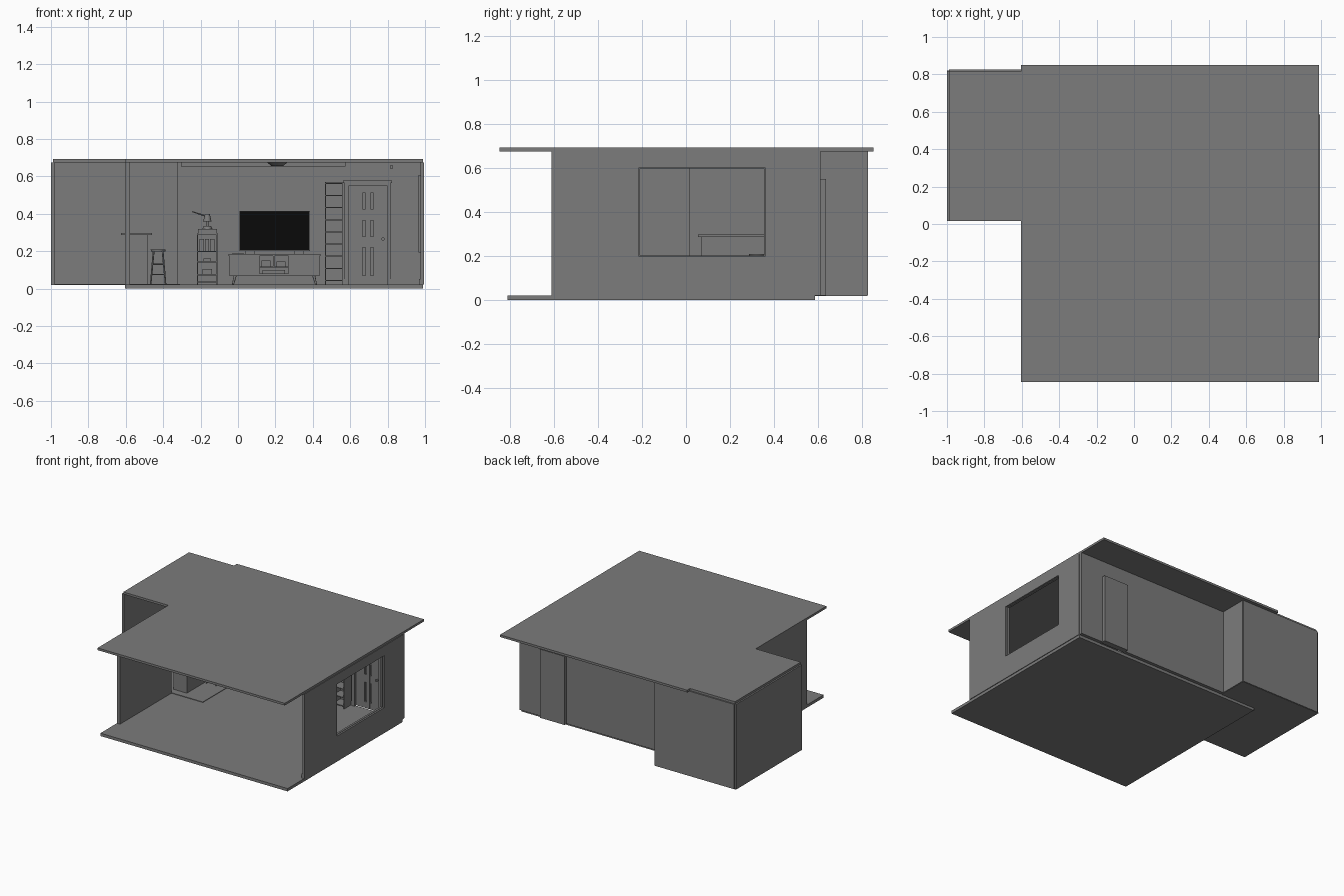
import bpy, bmesh, math
from mathutils import Vector


def material(name, value):
    m = bpy.data.materials.new(name)
    m.diffuse_color = (value, value, value, 1)
    return m


GREY = material("plain grey", 0.2)
BLACK = material("screen black", 0.003)


def finish(name, bm, mat):
    bmesh.ops.recalc_face_normals(bm, faces=bm.faces)
    me = bpy.data.meshes.new(name)
    bm.to_mesh(me)
    bm.free()
    me.materials.append(mat)
    ob = bpy.data.objects.new(name, me)
    bpy.context.collection.objects.link(ob)
    return ob


def boxes(name, items, mat=GREY):
    """One object from boxes given as x0, x1, y0, y1, z0, z1."""
    bm = bmesh.new()
    for x0, x1, y0, y1, z0, z1 in items:
        vs = bmesh.ops.create_cube(bm, size=1)["verts"]
        for v in vs:
            v.co = Vector(((x0 + x1) / 2 + v.co.x * (x1 - x0),
                           (y0 + y1) / 2 + v.co.y * (y1 - y0),
                           (z0 + z1) / 2 + v.co.z * (z1 - z0)))
    return finish(name, bm, mat)


def rods(name, items, sides=12):
    """One object from tapered rods given as start, end, radius, end radius."""
    bm = bmesh.new()
    for a, b, r0, r1 in items:
        a, b = Vector(a), Vector(b)
        d = b - a
        vs = bmesh.ops.create_cone(bm, cap_ends=True, segments=sides, radius1=r0,
                                   radius2=r1, depth=d.length)["verts"]
        rot = Vector((0, 0, 1)).rotation_difference(d).to_matrix()
        for v in vs:
            v.co = rot @ v.co + (a + b) / 2
    for f in bm.faces:
        f.smooth = len(f.verts) == 4
    for e in bm.edges:
        e.smooth = e.calc_face_angle(0) < 0.7
    return finish(name, bm, GREY)


F, T = 0.022, 0.675          # floor top, ceiling

# Floors
boxes("main_floor", [(-0.605, 0.99, -0.81, 0.585, 0, F)])
boxes("alcove_floor", [(-1, -0.31, 0.015, 0.82, F - 0.002, F + 0.004)])

# L-shaped roof slab
bm = bmesh.new()
outline = [(-0.605, -0.845), (0.99, -0.845), (0.99, 0.85), (-0.605, 0.85),
           (-0.605, 0.815), (-0.988, 0.815), (-0.988, 0.015), (-0.605, 0.015)]
face = bm.faces.new([bm.verts.new((x, y, T)) for x, y in outline])
up = bmesh.ops.extrude_face_region(bm, geom=[face])["geom"]
for v in up:
    if isinstance(v, bmesh.types.BMVert):
        v.co.z = 0.692
finish("roof", bm, GREY)

# Outer walls
boxes("right_wall", [(0.975, 0.995, -0.61, -0.215, F, T), (0.975, 0.995, 0.36, 0.585, F, T),
                     (0.975, 0.995, -0.215, 0.36, F, 0.2), (0.975, 0.995, -0.215, 0.36, 0.6, T)])
boxes("left_wall", [(-0.605, -0.578, -0.61, 0.015, F, T)])
boxes("back_wall", [(-0.325, 0.59, 0.585, 0.61, F, T), (0.80, 0.99, 0.585, 0.61, F, T),
                    (0.59, 0.80, 0.585, 0.61, 0.55, T)])
boxes("alcove_left_wall", [(-1, -0.98, 0.015, 0.815, F, T)])
boxes("alcove_back_wall", [(-0.988, -0.31, 0.80, 0.825, F, T)])
boxes("alcove_side_wall", [(-0.325, -0.305, 0.585, 0.82, F, T)])

# Window lining on the inner side of the opening
boxes("window_lining", [(0.966, 0.982, -0.222, -0.208, 0.193, 0.607),
                        (0.966, 0.982, 0.353, 0.367, 0.193, 0.607),
                        (0.966, 0.982, -0.208, 0.353, 0.193, 0.203),
                        (0.966, 0.982, -0.208, 0.353, 0.597, 0.607)])

# Skirting boards
boxes("skirting", [(-0.305, 0.57, 0.577, 0.586, F, 0.052), (0.815, 0.975, 0.577, 0.586, F, 0.052),
                   (0.967, 0.976, -0.61, 0.577, F, 0.052)])

# Ceiling trim and lamp
boxes("ceiling_trim", [(-0.305, 0.575, 0.565, 0.585, 0.653, T)])
rods("ceiling_lamp", [((0.21, 0.2, 0.655), (0.21, 0.2, T), 0.03, 0.055)], 24)

# Door with raised stiles and rails, frame, cornice and knob
boxes("door_leaf", [(0.59, 0.80, 0.602, 0.635, F, 0.55)])
stiles = [(x, x + w, 0.592, 0.603, F, 0.55) for x, w in
          ((0.59, 0.075), (0.682, 0.026), (0.725, 0.075))]
rails = [(0.59, 0.80, 0.5925, 0.603, z0, z1) for z0, z1 in
         ((F, 0.07), (0.22, 0.28), (0.365, 0.425), (0.51, 0.55))]
boxes("door_stiles", stiles)
boxes("door_rails", rails)
boxes("door_frame", [(0.57, 0.592, 0.57, 0.59, F, 0.565), (0.798, 0.815, 0.57, 0.59, F, 0.565),
                     (0.592, 0.798, 0.57, 0.59, 0.548, 0.565),
                     (0.562, 0.823, 0.562, 0.59, 0.565, 0.578)])
rods("door_knob", [((0.775, 0.595, 0.265), (0.775, 0.572, 0.265), 0.006, 0.009)])

# Tall open shelf beside the door
x0, x1 = 0.465, 0.56
boxes("tall_shelf", [(x0, x0 + 0.005, 0.49, 0.58, F, 0.57), (x1 - 0.005, x1, 0.49, 0.58, F, 0.57),
                     (x0, x1, 0.575, 0.58, F, 0.57)]
      + [(x0, x1, 0.49, 0.58, 0.04 + i * 0.065, 0.046 + i * 0.065) for i in range(9)])

# Low media cabinet with open centre bays
boxes("media_cabinet", [(-0.045, 0.115, 0.45, 0.57, 0.068, 0.175),
                        (0.27, 0.435, 0.45, 0.57, 0.068, 0.175),
                        (0.115, 0.27, 0.56, 0.57, 0.068, 0.175),
                        (0.115, 0.27, 0.45, 0.57, 0.068, 0.082),
                        (0.115, 0.27, 0.45, 0.57, 0.112, 0.117),
                        (0.188, 0.194, 0.45, 0.57, 0.117, 0.175),
                        (-0.05, 0.44, 0.445, 0.575, 0.175, 0.185)])
rods("cabinet_legs", [((x, y, 0.07), (x + s * 0.012, y, F), 0.008, 0.005)
                      for x, s in ((-0.015, -1), (0.405, 1)) for y in (0.47, 0.55)])
boxes("cabinet_contents", [(0.13, 0.25, 0.48, 0.55, 0.082, 0.1), (0.125, 0.175, 0.48, 0.55, 0.117, 0.15),
                           (0.205, 0.255, 0.48, 0.55, 0.117, 0.145), (-0.03, 0.03, 0.48, 0.53, 0.185, 0.191)])

# Television
boxes("television_body", [(0.008, 0.384, 0.506, 0.525, 0.202, 0.416)])
boxes("television_screen", [(0.012, 0.380, 0.500, 0.507, 0.206, 0.412)], BLACK)
boxes("television_feet", [(x, x + 0.05, 0.48, 0.54, 0.185, 0.203) for x in (0.04, 0.30)])

# Narrow display tower with shelves and ornament
boxes("display_tower", [(-0.22, -0.213, 0.49, 0.575, F, 0.295), (-0.115, -0.108, 0.49, 0.575, F, 0.295),
                        (-0.22, -0.108, 0.568, 0.575, F, 0.295),
                        (-0.215, -0.113, 0.49, 0.575, 0.295, 0.318)]
      + [(-0.214, -0.114, 0.49, 0.57, z, z + 0.007) for z in (0.032, 0.07, 0.14, 0.195, 0.288)])
boxes("tower_contents", [(-0.205 + i * 0.028, -0.182 + i * 0.028, 0.51, 0.56, 0.202, 0.265) for i in range(3)]
      + [(-0.19, -0.14, 0.51, 0.56, 0.077, 0.105), (-0.185, -0.145, 0.51, 0.56, 0.147, 0.16)])
rods("tower_ornament", [((-0.164, 0.53, 0.318), (-0.164, 0.53, 0.334), 0.028, 0.02),
                        ((-0.164, 0.53, 0.334), (-0.164, 0.53, 0.37), 0.007, 0.007),
                        ((-0.164, 0.53, 0.36), (-0.164, 0.53, 0.40), 0.022, 0.013),
                        ((-0.164, 0.53, 0.385), (-0.245, 0.53, 0.412), 0.004, 0.003)])

# Kitchen counter
boxes("counter", [(-0.60, -0.485, 0.07, 0.80, F, 0.287), (-0.625, -0.46, 0.055, 0.80, 0.287, 0.297)])

# Bar stool
cx, cy = -0.427, 0.325
rods("stool_seat", [((cx, cy, 0.199), (cx, cy, 0.21), 0.038, 0.04)], 24)
corners = [(1, 1), (-1, 1), (-1, -1), (1, -1)]
at = lambda s, r, z: (cx + s[0] * r, cy + s[1] * r, z)
rods("stool_legs", [(at(s, 0.04, F), at(s, 0.024, 0.2), 0.004, 0.005) for s in corners])
rods("stool_rungs", [(at(corners[i], r, z), at(corners[(i + 1) % 4], r, z), 0.003, 0.003)
                     for i in range(4) for r, z in ((0.035, 0.075), (0.03, 0.13))])

# Wall fittings
boxes("wall_fittings", [(-0.395, -0.382, 0.792, 0.801, 0.31, 0.33), (0.945, 0.965, 0.58, 0.586, 0.198, 0.21),
                        (0.815, 0.825, 0.575, 0.586, 0.64, 0.662)])
